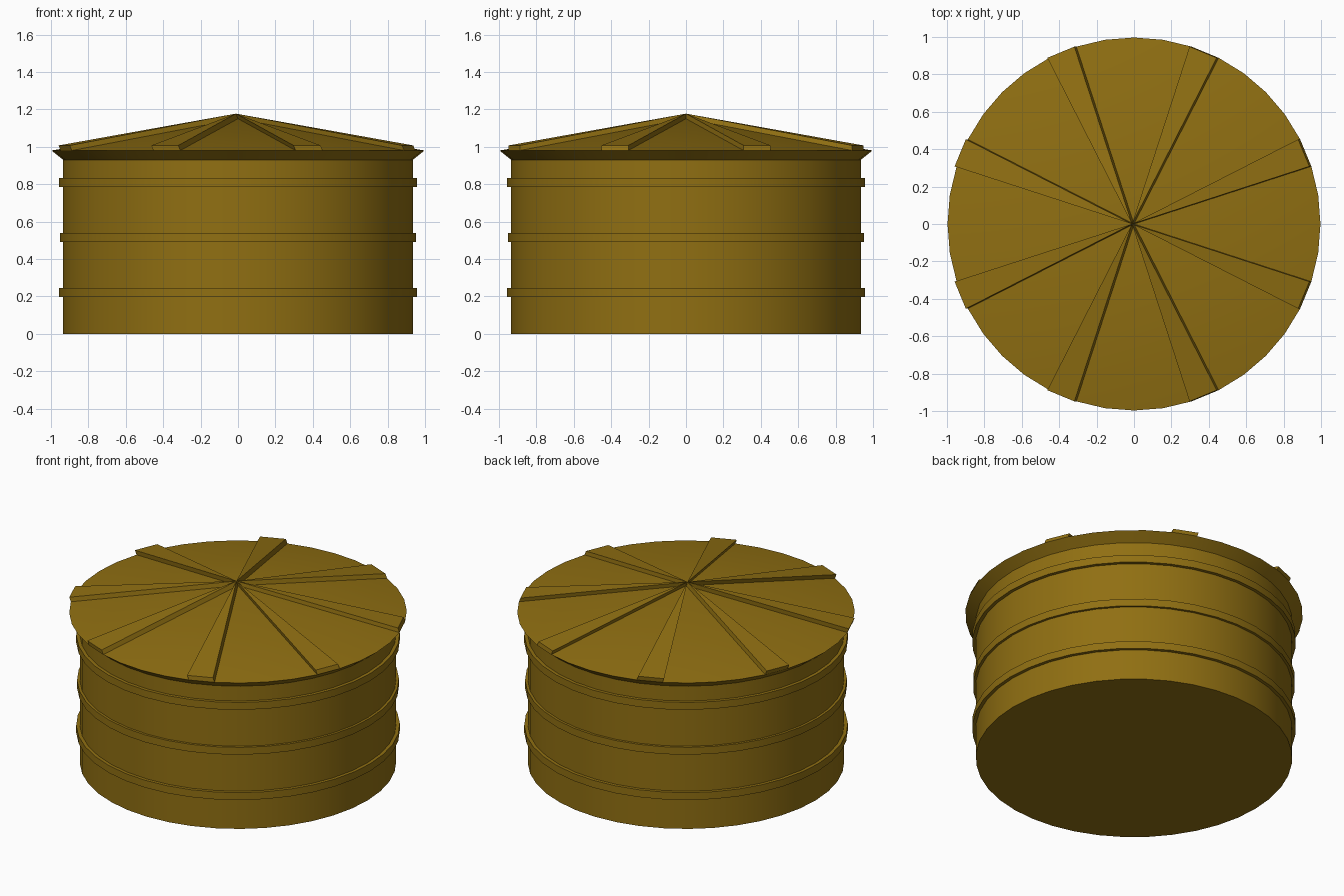
import bpy, bmesh, math

if "Cube" in bpy.data.objects:
    bpy.data.objects.remove(bpy.data.objects["Cube"])

SEG = 40
mat = bpy.data.materials.new("ochre_paint")
mat.diffuse_color = (0.28, 0.16, 0.006, 1)
mat.use_nodes = True
mat.node_tree.nodes["Principled BSDF"].inputs["Base Color"].default_value = mat.diffuse_color


def rim(r, z, i, dx=0.0):
    a = 2 * math.pi * i / SEG
    return (r * math.cos(a) + dx, r * math.sin(a), z)


def finish(name, bm, smooth=None):
    bmesh.ops.recalc_face_normals(bm, faces=bm.faces)
    me = bpy.data.meshes.new(name)
    bm.to_mesh(me)
    bm.free()
    me.materials.append(mat)
    ob = bpy.data.objects.new(name, me)
    bpy.context.collection.objects.link(ob)
    if smooth:
        bpy.ops.object.select_all(action='DESELECT')
        ob.select_set(True)
        bpy.context.view_layer.objects.active = ob
        bpy.ops.object.shade_smooth_by_angle(angle=math.radians(smooth))
    return ob


def lathe(name, profile, closed=False, smooth=30):
    """Spin an (r, z) profile; r = 0 makes a pole, closed makes a ring."""
    bm = bmesh.new()
    loops = []
    for r, z in profile:
        if r == 0:
            loops.append([bm.verts.new((0, 0, z))] * SEG)
        else:
            loops.append([bm.verts.new(rim(r, z, i)) for i in range(SEG)])
    pairs = list(zip(loops, loops[1:]))
    if closed:
        pairs.append((loops[-1], loops[0]))
    for a, b in pairs:
        for i in range(SEG):
            j = (i + 1) % SEG
            quad = [a[i], a[j], b[j], b[i]]
            bm.faces.new(list(dict.fromkeys(quad)))
    return finish(name, bm, smooth)


# Tank wall with flared eave and shallow conical roof
lathe("tank_body", [(0, 0), (0.935, 0), (0.935, 0.93), (0.997, 0.98), (0, 1.15)])

# Three hoops around the wall
for name, z, r in (("lower_hoop", 0.222, 0.956),
                   ("middle_hoop", 0.515, 0.951),
                   ("upper_hoop", 0.81, 0.956)):
    lathe(name, [(0.93, z - 0.024), (r, z - 0.024), (r, z + 0.024), (0.93, z + 0.024)],
          closed=True)

# Eight raised roof wedges, lifted slightly towards -x and meeting at the peak
bm = bmesh.new()
DX, LIFT = -0.011, 0.027
low_peak = bm.verts.new((0, 0, 1.15))
top_peak = bm.verts.new((DX, 0, 1.15 + LIFT))
for k in range(8):
    i = 2 + 5 * k
    lo = [bm.verts.new(rim(0.997, 0.98, n)) for n in (i, i + 1)]
    hi = [bm.verts.new(rim(0.997, 0.98 + LIFT, n, DX)) for n in (i, i + 1)]
    bm.faces.new((top_peak, hi[0], hi[1]))
    bm.faces.new((lo[0], lo[1], hi[1], hi[0]))
    bm.faces.new((low_peak, lo[0], hi[0], top_peak))
    bm.faces.new((lo[1], low_peak, top_peak, hi[1]))
    bm.faces.new((low_peak, lo[1], lo[0]))
finish("roof_wedges", bm)
